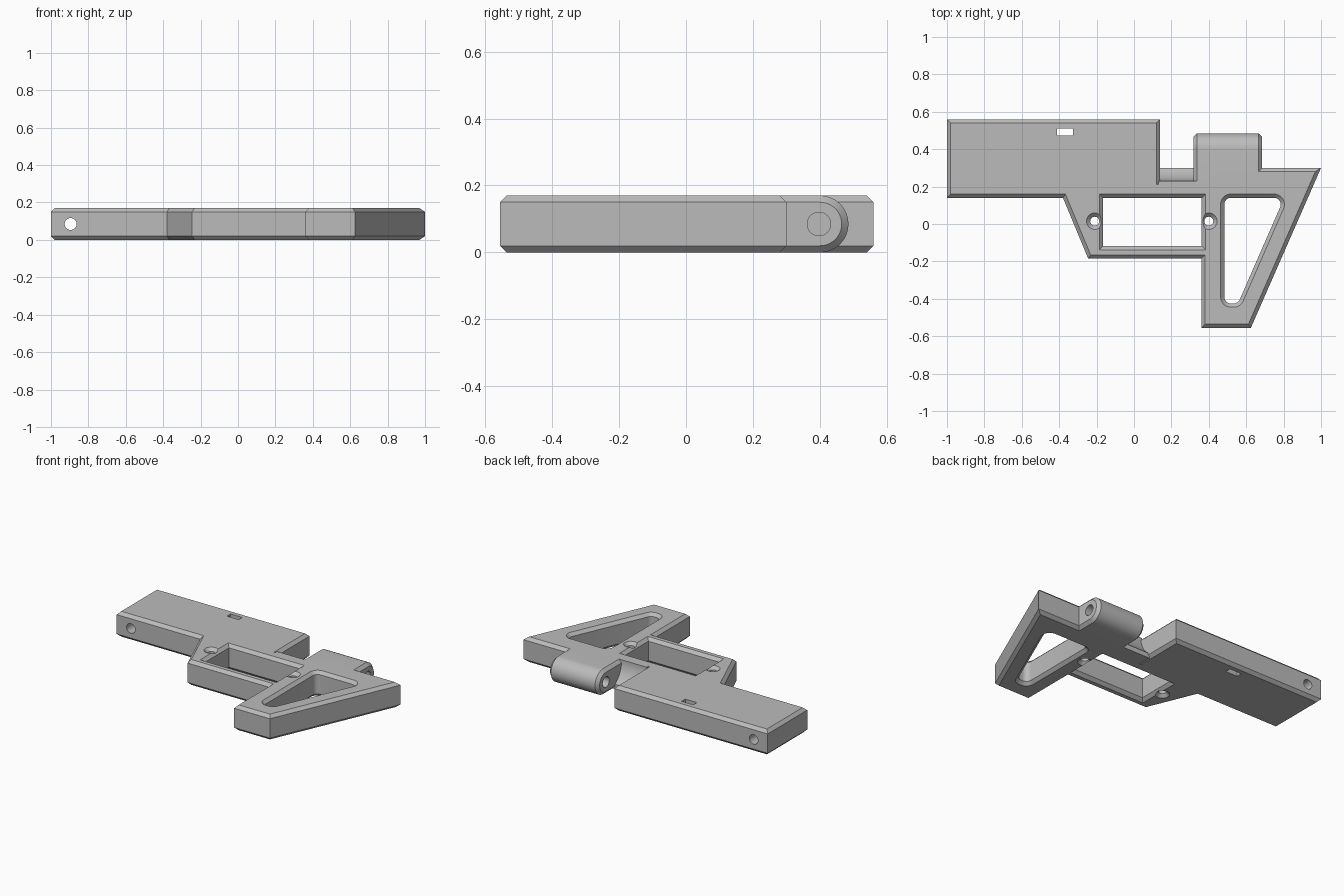
import bpy, bmesh, math
from mathutils import Vector

H, C = 0.17, 0.02          # plate thickness and chamfer size
AXES = {
    "x": lambda u, v, w: (w, u, v),
    "y": lambda u, v, w: (u, w, v),
    "z": lambda u, v, w: (u, v, w),
}

if "Cube" in bpy.data.objects:
    bpy.data.objects.remove(bpy.data.objects["Cube"])

grey = bpy.data.materials.new("plain_grey")
grey.use_nodes = True
grey.diffuse_color = (0.5, 0.5, 0.5, 1)
grey.node_tree.nodes["Principled BSDF"].inputs["Base Color"].default_value = (0.5, 0.5, 0.5, 1)


def arc(cx, cy, r, start, end, n):
    angles = [math.radians(start + (end - start) * i / n) for i in range(n + 1)]
    return [(cx + r * math.cos(a), cy + r * math.sin(a)) for a in angles]


def circle(cx, cy, r, n=32):
    return arc(cx, cy, r, 0, 360, n)[:-1]


def inset(points, d):
    """Mitred inset of a counter-clockwise outline; negative d grows it."""
    pts = [Vector(p) for p in points]
    out = []
    for i, p in enumerate(pts):
        a = (p - pts[i - 1]).normalized()
        b = (pts[(i + 1) % len(pts)] - p).normalized()
        na, nb = Vector((-a.y, a.x)), Vector((-b.y, b.x))
        out.append(p + (na + nb) * (d / (1 + na.dot(nb))))
    return out


def rounded(points, radius, n=8):
    """Fillet every corner of a convex counter-clockwise outline."""
    pts = [Vector(p) for p in points]
    centres = inset(points, radius)
    out = []
    for i, (p, c) in enumerate(zip(pts, centres)):
        a, b = p - pts[i - 1], pts[(i + 1) % len(pts)] - p
        start = math.degrees(math.atan2(-a.x, a.y))
        turn = math.degrees(a.angle(b))
        out += arc(c.x, c.y, radius, start, start + turn, n)
    return out


def prism(name, outline, levels, axis="z"):
    """Loft an outline through (position, inset) levels along an axis."""
    bm = bmesh.new()
    rings = [[bm.verts.new(AXES[axis](p[0], p[1], w)) for p in inset(outline, d)]
             for w, d in levels]
    n = len(outline)
    for low, high in zip(rings, rings[1:]):
        for i in range(n):
            j = (i + 1) % n
            bm.faces.new((low[i], low[j], high[j], high[i]))
    bm.faces.new(rings[0][::-1])
    bm.faces.new(rings[-1])
    bmesh.ops.recalc_face_normals(bm, faces=bm.faces)
    mesh = bpy.data.meshes.new(name)
    bm.to_mesh(mesh)
    bm.free()
    mesh.materials.append(grey)
    obj = bpy.data.objects.new(name, mesh)
    bpy.context.collection.objects.link(obj)
    return obj


def chamfered(a, b):
    return [(a, C), (a + C, 0), (b - C, 0), (b, C)]


def combine(target, tool, operation):
    mod = target.modifiers.new("combine", "BOOLEAN")
    mod.operation, mod.solver, mod.object = operation, "EXACT", tool
    bpy.context.view_layer.objects.active = target
    bpy.ops.object.modifier_apply(modifier=mod.name)
    bpy.data.objects.remove(tool)


# Flat chamfered frame
frame_outline = [
    (-1, 0.56), (-1, 0.14), (-0.38, 0.14), (-0.245, -0.185), (0.36, -0.185),
    (0.36, -0.555), (0.625, -0.555), (1, 0.30), (0.5, 0.30), (0.5, 0.23),
    (0.14, 0.23), (0.14, 0.56),
]
frame = prism("stock_frame", frame_outline, chamfered(0, H))

# Hinge barrel with rounded back
barrel_outline = [(0.17, 0)] + arc(0.4, H / 2, H / 2, -90, 90, 24) + [(0.17, H)]
combine(frame, prism("hinge_barrel", barrel_outline, chamfered(0.317, 0.685), "x"), "UNION")

# Hollowed lip in the hinge notch
lip_outline = [(0.2, 0), (0.3, 0)] + arc(0.4, H, 0.17, 234, 180, 12) + [(0.2, H)]
combine(frame, prism("notch_lip", lip_outline, [(0.13, 0), (0.34, 0)], "x"), "UNION")

# Windows and screw holes with flared edges
flared = [(-0.01, -C - 0.01), (C, 0), (H - C, 0), (H + 0.01, -C - 0.01)]
window = [(-0.165, -0.118), (0.362, -0.118), (0.362, 0.14), (-0.165, 0.14)]
grip_hole = rounded([(0.483, -0.425), (0.556, -0.425), (0.803, 0.14), (0.483, 0.14)], 0.035)
for outline in (window, grip_hole, circle(-0.21, 0.015, 0.024), circle(0.4, 0.015, 0.024)):
    combine(frame, prism("opening_cutter", outline, flared), "DIFFERENCE")

# Small slot, cross hole and hinge pin hole
slot = [(-0.412, 0.472), (-0.325, 0.472), (-0.325, 0.51), (-0.412, 0.51)]
for outline, span, axis in (
    (slot, (-0.1, 0.3), "z"),
    (circle(-0.895, H / 2, 0.032), (0, 0.7), "y"),
    (circle(0.397, H / 2, 0.035), (0.25, 0.75), "x"),
):
    combine(frame, prism("hole_cutter", outline, [(w, 0) for w in span], axis), "DIFFERENCE")

# Smooth the round parts, keep the chamfers crisp
bpy.ops.object.select_all(action="DESELECT")
frame.select_set(True)
bpy.context.view_layer.objects.active = frame
bpy.ops.object.shade_smooth_by_angle(angle=math.radians(30))
